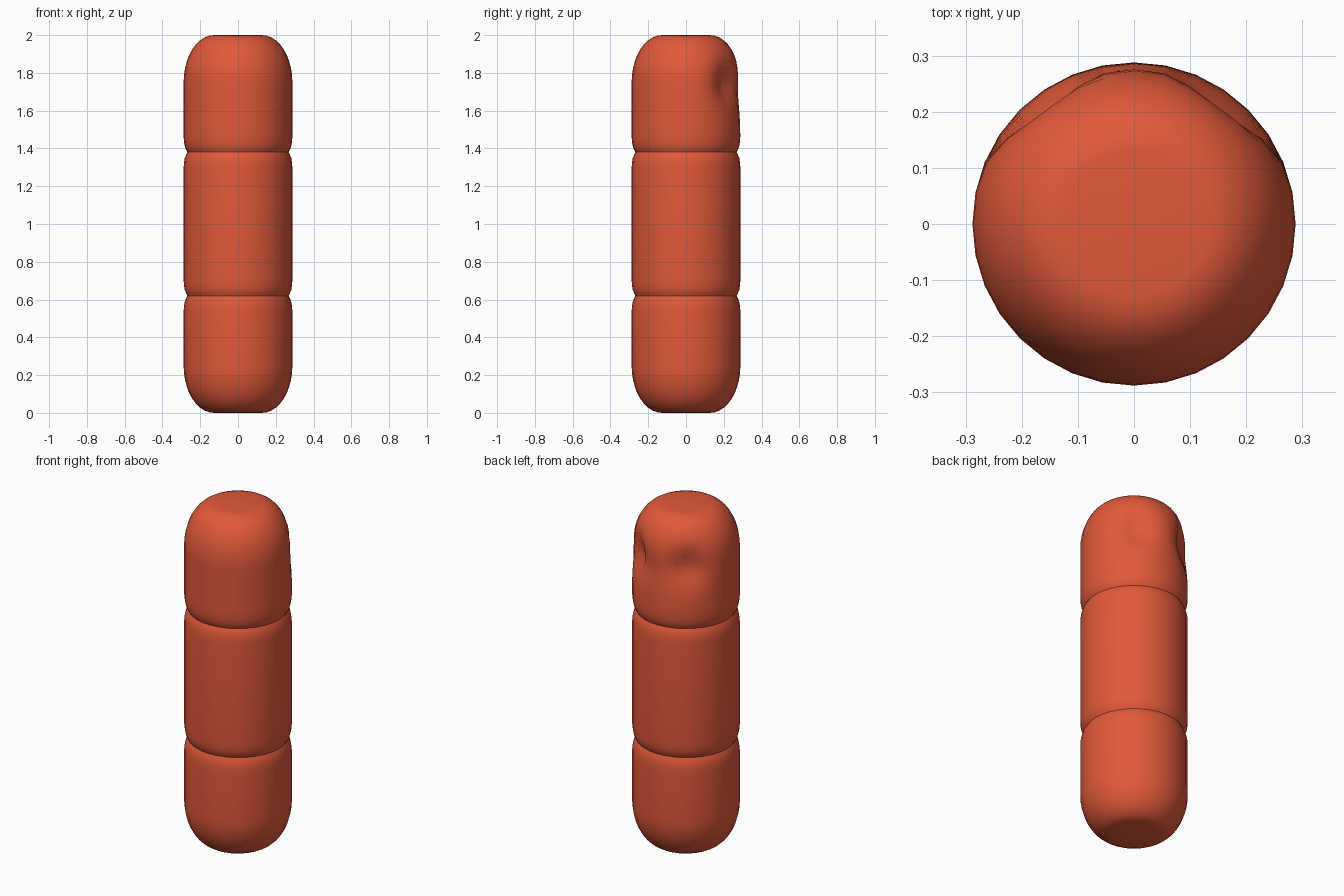
import bpy
import bmesh
from math import sin, cos, pi, exp, radians

cube = bpy.data.objects.get("Cube")
if cube:
    bpy.data.objects.remove(cube, do_unlink=True)

SIDES = 32
RADIUS = 0.288
FLAT = 0.127           # radius of the flat end
CORNER = 0.25          # height of the rounded end
LOW_JOINT, HIGH_JOINT = 0.62, 1.38

red = bpy.data.materials.new("warm red")
red.use_nodes = True
red.diffuse_color = (0.75, 0.10, 0.042, 1)
red.node_tree.nodes["Principled BSDF"].inputs["Base Color"].default_value = red.diffuse_color


def shoulder(joint, direction):
    """Small rounded edge that starts at a joint."""
    steps = [(0.268, 0), (0.276, 0.015), (0.282, 0.032), (0.286, 0.055), (RADIUS, 0.085)]
    return [(r, joint + direction * h) for r, h in steps]


def rounded_end(end, direction):
    """Elliptical end, from the full radius out to the flat."""
    start = end - direction * CORNER
    angles = [i * pi / 20 for i in range(11)]
    return [(FLAT + (RADIUS - FLAT) * cos(a), start + direction * CORNER * sin(a))
            for a in angles]


def gauss(value, width):
    return exp(-0.5 * (value / width) ** 2)


def nail_dent(angle, z):
    """Depth of the two hollows either side of a low ridge at the back."""
    hollow = 0.055 * gauss(abs(angle) - radians(37), radians(12)) * gauss(z - 1.74, 0.075)
    ridge = 0.013 * gauss(angle, radians(15)) * gauss(z - 1.72, 0.1)
    return hollow + ridge


def lathe(name, profile, dent=None):
    """Spin a profile of (radius, height) and close both ends."""
    bm = bmesh.new()
    rings = []
    for r, z in profile:
        ring = []
        for i in range(SIDES):
            a = 2 * pi * i / SIDES - pi      # zero points to the back
            rad = r - (dent(a, z) if dent else 0)
            ring.append(bm.verts.new((rad * sin(a), rad * cos(a), z)))
        rings.append(ring)
    for low, high in zip(rings, rings[1:]):
        for i in range(SIDES):
            j = (i + 1) % SIDES
            bm.faces.new((low[i], low[j], high[j], high[i]))
    bm.faces.new(rings[0])
    bm.faces.new(rings[-1])
    bmesh.ops.recalc_face_normals(bm, faces=bm.faces)
    mesh = bpy.data.meshes.new(name)
    bm.to_mesh(mesh)
    bm.free()
    mesh.materials.append(red)
    obj = bpy.data.objects.new(name, mesh)
    bpy.context.collection.objects.link(obj)
    bpy.ops.object.select_all(action="DESELECT")
    obj.select_set(True)
    bpy.context.view_layer.objects.active = obj
    bpy.ops.object.shade_smooth_by_angle(angle=radians(45))
    return obj


# Base segment, rounded at the bottom
lathe("base_segment", rounded_end(0, -1)[::-1] + shoulder(LOW_JOINT, -1)[::-1])

# Middle segment between the two joints
lathe("middle_segment", shoulder(LOW_JOINT, 1) + shoulder(HIGH_JOINT, -1)[::-1])

# Tip segment, with extra rings for the nail hollows
wall = [(RADIUS, 1.5 + 0.025 * i) for i in range(10)]
lathe("tip_segment", shoulder(HIGH_JOINT, 1) + wall + rounded_end(2, 1), nail_dent)
